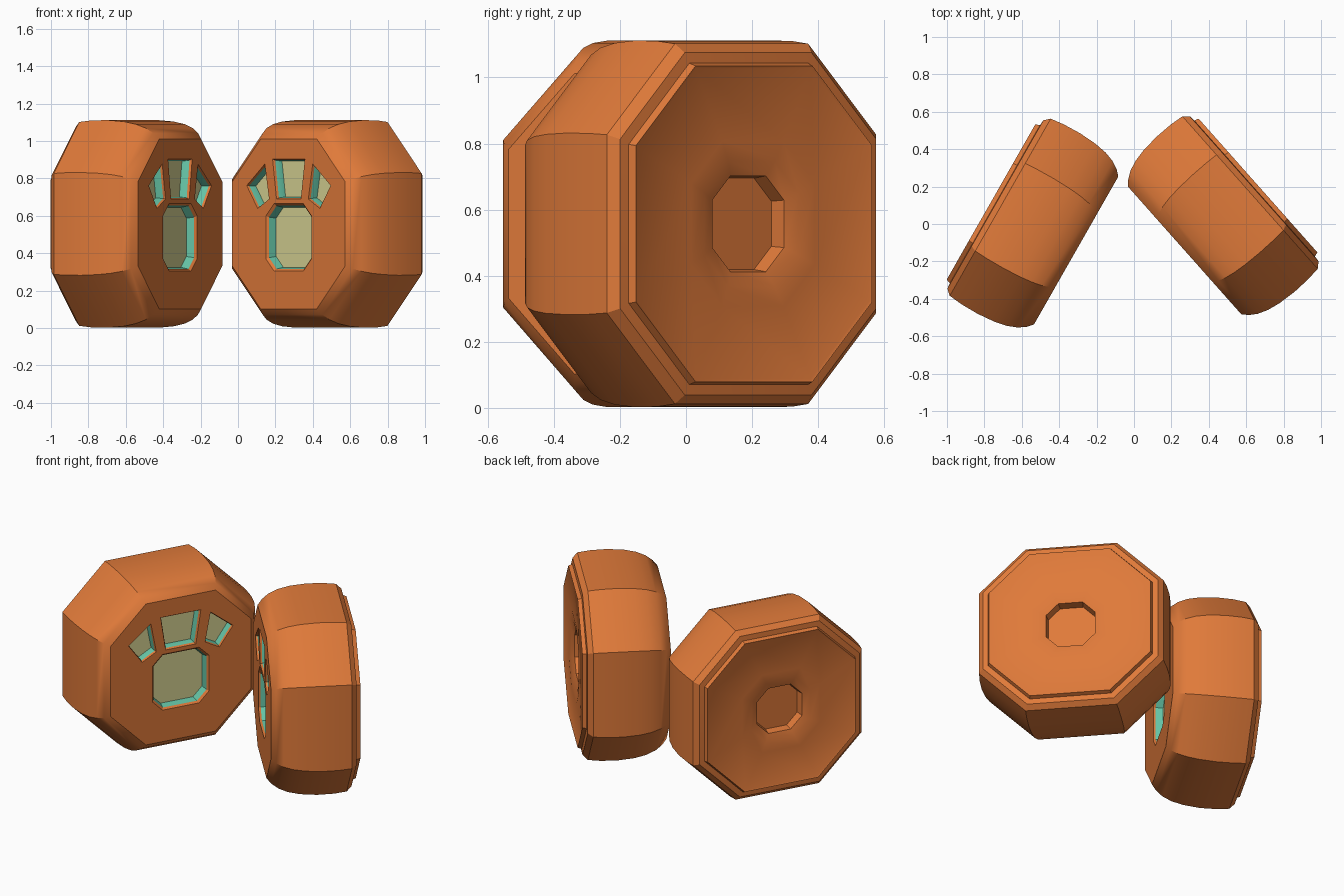
import bpy, bmesh, math
from mathutils import Matrix, Vector

if "Cube" in bpy.data.objects:
    bpy.data.objects.remove(bpy.data.objects["Cube"])


def material(name, rgb):
    m = bpy.data.materials.new(name)
    m.diffuse_color = (*rgb, 1)
    m.use_nodes = True
    m.node_tree.nodes["Principled BSDF"].inputs["Base Color"].default_value = m.diffuse_color
    return m


MATS = [material("orange shell", (0.745, 0.195, 0.042)),
        material("teal recess wall", (0.13, 0.55, 0.38)),
        material("pale pad", (0.69, 0.66, 0.30))]

# Shell profile from front face to back hole: (octagon half size, depth)
PROFILE = [(.455, .262), (.485, .235), (.512, .195), (.533, .14), (.547, .07),
           (.555, -.03), (.553, -.13), (.545, -.205), (.518, -.235), (.486, -.238),
           (.478, -.262), (.47, -.258), (.25, -.257), (.19, -.25), (.145, -.235), (.138, -.185)]


def octagon(w, h, cut, cy=0):
    a, b = w - cut, h - cut
    return [(x, y + cy) for x, y in
            [(w, -b), (w, b), (a, h), (-a, h), (-w, b), (-w, -b), (-a, -h), (a, -h)]]


# Recess outlines on the front face: main pad, middle toe, two side toes
side_toe = [(.158, .133), (.193, .32), (.338, .205), (.25, .083)]
RECESSES = [octagon(.183, .18, .065, -.072),
            [(-.098, .133), (.098, .133), (.13, .347), (-.13, .347)],
            side_toe, [(-x, y) for x, y in side_toe]]


def make_paw(name, centre, angle):
    bm = bmesh.new()

    def ring(pts, z):
        return [bm.verts.new((x, y, z)) for x, y in pts]

    def bridge(r0, r1, mat=0):
        n = len(r0)
        for i in range(n):
            j = (i + 1) % n
            bm.faces.new((r0[i], r0[j], r1[j], r1[i])).material_index = mat

    # Octagonal shell and dished back with its hole
    rings = [ring(octagon(s, s, s * .505), z) for s, z in PROFILE]
    for r0, r1 in zip(rings, rings[1:]):
        bridge(r0, r1)
    bm.faces.new(rings[-1])

    # Front face filled around the recess openings
    front = PROFILE[0][1]
    loops = [rings[0]] + [ring(p, front) for p in RECESSES]
    edges = []
    for lp in loops:
        for a, b in zip(lp, lp[1:] + lp[:1]):
            edges.append(bm.edges.get((a, b)) or bm.edges.new((a, b)))
    bmesh.ops.triangle_fill(bm, edges=edges, use_beauty=True, use_dissolve=False,
                            normal=(0, 0, 1))

    # Recesses: orange lip, teal wall, pale floor
    for pts, top in zip(RECESSES, loops[1:]):
        c = sum((Vector(p) for p in pts), Vector((0, 0))) / len(pts)
        lip, floor = (ring([c + (Vector(p) - c) * k for p in pts], front - d)
                      for k, d in ((.94, .012), (.89, .055)))
        bridge(top, lip)
        bridge(lip, floor, 1)
        bm.faces.new(floor).material_index = 2

    bmesh.ops.recalc_face_normals(bm, faces=bm.faces)
    me = bpy.data.meshes.new(name)
    bm.to_mesh(me)
    bm.free()
    for m in MATS:
        me.materials.append(m)
    ob = bpy.data.objects.new(name, me)
    bpy.context.collection.objects.link(ob)
    ob.matrix_world = (Matrix.Translation((*centre, .557)) @ Matrix.Rotation(angle, 4, 'Z')
                       @ Matrix.Rotation(math.pi / 2, 4, 'X'))
    bpy.ops.object.select_all(action='DESELECT')
    ob.select_set(True)
    bpy.context.view_layer.objects.active = ob
    bpy.ops.object.shade_smooth_by_angle(angle=math.radians(30))


make_paw("left_paw", (-.537, -.012), math.radians(60.3))
make_paw("right_paw", (.467, .032), math.radians(-48.4))
